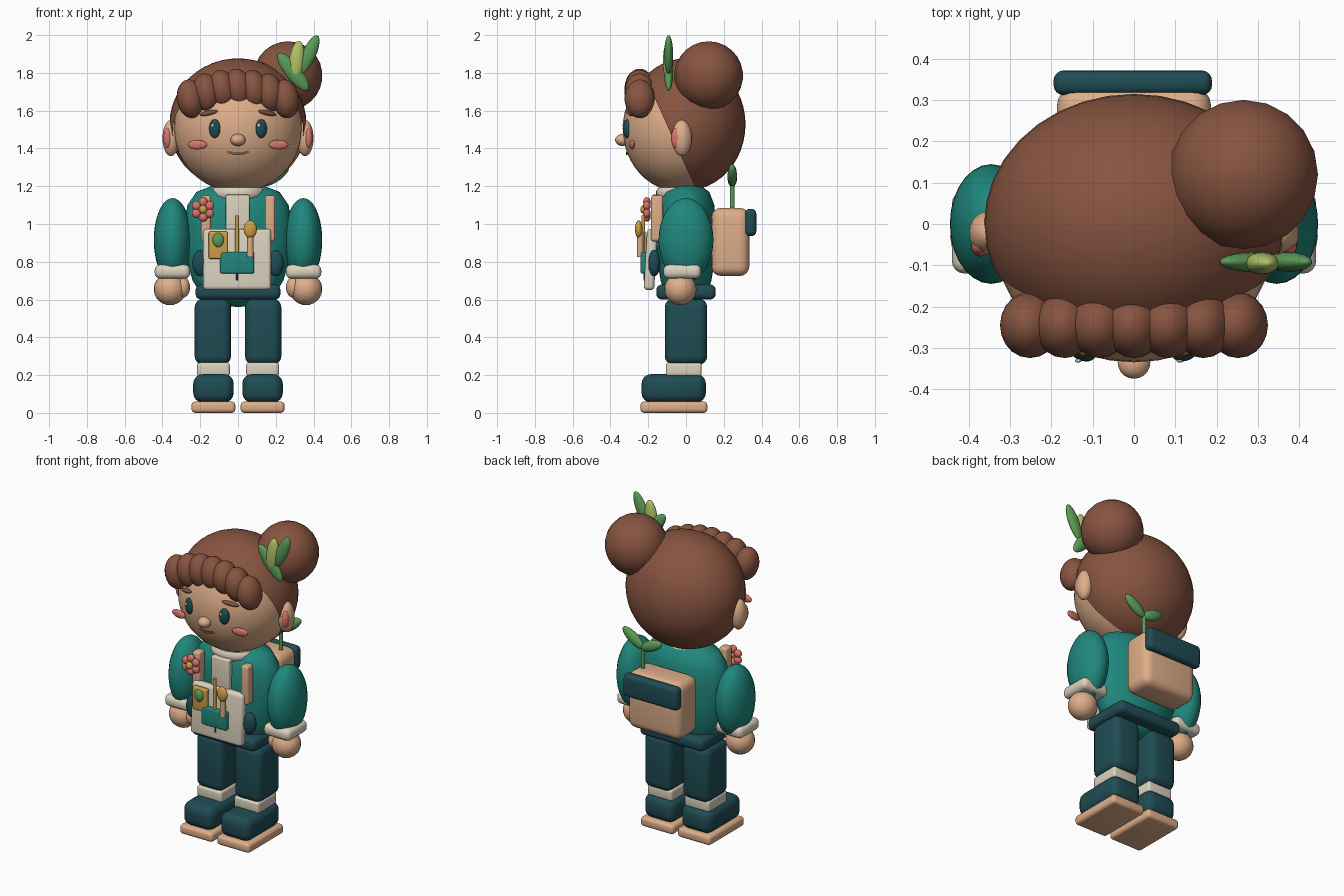
import bpy, bmesh, math
from mathutils import Matrix, Vector, Euler

cube = bpy.data.objects.get("Cube")
if cube:
    bpy.data.objects.remove(cube, do_unlink=True)


def material(name, code):
    rgb = [int(code[i:i + 2], 16) / 255 for i in (0, 2, 4)]
    colour = [c / 12.92 if c < 0.04 else ((c + 0.055) / 1.055) ** 2.4 for c in rgb] + [1]
    mat = bpy.data.materials.new(name)
    mat.use_nodes = True
    mat.diffuse_color = colour
    mat.node_tree.nodes["Principled BSDF"].inputs["Base Color"].default_value = colour
    return mat


HAIR = material("hair brown", "875440")
SKIN = material("warm tan", "deae89")
TEAL = material("teal", "1f877c")
DARK = material("dark teal", "1f4c54")
CREAM = material("cream", "dcd2be")
PINK = material("coral pink", "d97469")
GREEN = material("leaf green", "5a9c58")
LIME = material("lime", "b0c465")
GOLD = material("gold", "d0a044")


def finish(name, bm, mat, loc=(0, 0, 0), rot=(0, 0, 0)):
    bm.transform(Matrix.Translation(loc) @ Euler(rot).to_matrix().to_4x4())
    bmesh.ops.recalc_face_normals(bm, faces=bm.faces)
    mesh = bpy.data.meshes.new(name)
    bm.to_mesh(mesh)
    bm.free()
    mesh.materials.append(mat)
    for p in mesh.polygons:
        p.use_smooth = True
    mesh.set_sharp_from_angle(angle=math.radians(40))
    obj = bpy.data.objects.new(name, mesh)
    bpy.context.collection.objects.link(obj)
    return obj


def ball(name, mat, loc, r, rot=(0, 0, 0), seg=20, cut=None):
    bm = bmesh.new()
    bmesh.ops.create_uvsphere(bm, u_segments=seg, v_segments=seg * 2 // 3, radius=1)
    bm.transform(Matrix.Diagonal((*r, 1)))
    if cut:  # keep only the part behind a plane
        point, normal = cut
        bmesh.ops.bisect_plane(bm, geom=bm.verts[:] + bm.edges[:] + bm.faces[:],
                               plane_co=Vector(point) - Vector(loc), plane_no=normal, clear_inner=True)
    return finish(name, bm, mat, loc, rot)


def box(name, mat, loc, half, bevel=0.02, rot=(0, 0, 0)):
    bm = bmesh.new()
    bmesh.ops.create_cube(bm, size=2)
    bm.transform(Matrix.Diagonal((*half, 1)))
    bmesh.ops.bevel(bm, geom=bm.edges[:], offset=min(bevel, min(half) * 0.95), segments=4,
                    profile=0.5, affect='EDGES')
    return finish(name, bm, mat, loc, rot)


def rod(name, mat, loc, r, depth, rot=(0, 0, 0)):
    bm = bmesh.new()
    bmesh.ops.create_cone(bm, cap_ends=True, segments=12, radius1=r, radius2=r, depth=depth)
    return finish(name, bm, mat, loc, rot)


def lathe(name, mat, profile, depth_scale, loc=(0, 0, 0), seg=32):
    bm = bmesh.new()
    verts = [bm.verts.new((r, 0, z)) for r, z in profile]
    edges = [bm.edges.new(pair) for pair in zip(verts, verts[1:])]
    bmesh.ops.spin(bm, geom=verts + edges, cent=(0, 0, 0), axis=(0, 0, 1), angle=math.tau, steps=seg)
    bmesh.ops.remove_doubles(bm, verts=bm.verts, dist=0.0005)
    bm.transform(Matrix.Diagonal((1, depth_scale, 1, 1)))
    return finish(name, bm, mat, loc)


# Head and hair
ball("head", SKIN, (0, -0.03, 1.505), (0.34, 0.305, 0.335), seg=36)
ball("hair", HAIR, (0, 0, 1.527), (0.363, 0.315, 0.35), seg=36,
     cut=((0, -0.09, 1.5), (0, 0.91, 0.41)))
ball("hair_bun", HAIR, (0.265, 0.12, 1.785), (0.182, 0.182, 0.182))
for i in range(-3, 4):
    x = i * 0.084
    ball("fringe_lock", HAIR, (x, -0.245, 1.72 - 0.9 * x * x), (0.072, 0.08, 0.103), (0, -0.15, 0))

# Face
ball("nose", SKIN, (0, -0.335, 1.445), (0.04, 0.04, 0.032))
bm = bmesh.new()
bmesh.ops.create_grid(bm, x_segments=8, y_segments=1, size=1)
for v in bm.verts:
    u, side = v.co.x, v.co.y
    v.co = (u * 0.062, -0.318 + 0.01 * u * u, 1.373 + 0.013 * u * u + side * 0.007)
mouth_faces = bmesh.ops.extrude_face_region(bm, geom=bm.faces[:])["geom"]
bmesh.ops.translate(bm, vec=(0, 0.009, 0), verts=[g for g in mouth_faces if isinstance(g, bmesh.types.BMVert)])
finish("mouth", bm, HAIR)

for s, side in ((-1, "right"), (1, "left")):
    # Features of the face on each side
    ball(side + "_eye", DARK, (s * 0.123, -0.312, 1.505), (0.031, 0.02, 0.05), (0, 0, s * 0.3))
    ball(side + "_eye_glint", CREAM, (s * 0.123 - 0.012, -0.331, 1.522), (0.008, 0.005, 0.01), seg=12)
    ball(side + "_eyebrow", HAIR, (s * 0.155, -0.296, 1.588), (0.052, 0.014, 0.013), (0, s * 0.2, s * 0.4))
    ball(side + "_cheek", PINK, (s * 0.215, -0.285, 1.42), (0.052, 0.014, 0.025), (0, 0, s * 0.15))
    ball(side + "_ear", SKIN, (s * 0.355, -0.022, 1.455), (0.045, 0.053, 0.096))
    ball(side + "_inner_ear", PINK, (s * 0.372, -0.052, 1.455), (0.023, 0.027, 0.056))
    # Arms
    ball(side + "_sleeve", TEAL, (s * 0.346, 0, 0.915), (0.1, 0.145, 0.222), seg=28)
    box(side + "_cuff", CREAM, (s * 0.347, -0.02, 0.748), (0.094, 0.1, 0.037), 0.03)
    ball(side + "_hand", SKIN, (s * 0.36, -0.03, 0.655), (0.086, 0.085, 0.085))
    ball(side + "_thumb", SKIN, (s * 0.292, -0.045, 0.665), (0.038, 0.045, 0.055))
    # Legs and feet
    box(side + "_leg", DARK, (s * 0.133, 0, 0.43), (0.096, 0.112, 0.175), 0.045)
    box(side + "_sock", CREAM, (s * 0.13, -0.012, 0.23), (0.087, 0.095, 0.036), 0.015)
    box(side + "_shoe", DARK, (s * 0.13, -0.065, 0.13), (0.107, 0.17, 0.075), 0.05)
    box(side + "_sole", SKIN, (s * 0.13, -0.064, 0.03), (0.116, 0.177, 0.03), 0.02)
    # Straps and hip pouches
    box(side + "_strap", SKIN, (s * 0.17, -0.153, 1.03), (0.027, 0.032, 0.122), 0.015)
    ball(side + "_hip_pouch", DARK, (s * 0.2, -0.168, 0.793), (0.042, 0.032, 0.07))

# Body
lathe("jacket", TEAL, [(0, 0.56), (0.1, 0.57), (0.19, 0.62), (0.24, 0.7), (0.27, 0.8), (0.283, 0.9),
                       (0.283, 1.0), (0.268, 1.1), (0.22, 1.17), (0.13, 1.205), (0, 1.215)], 0.56)
box("belt", DARK, (0, 0, 0.64), (0.225, 0.157, 0.04), 0.03)
lathe("collar", CREAM, [(0.1, 1.135), (0.135, 1.135), (0.148, 1.15), (0.148, 1.175), (0.135, 1.192),
                        (0.1, 1.192), (0.1, 1.135)], 0.9, (0, -0.025, 0))
box("shirt_front", CREAM, (-0.002, -0.16, 1.045), (0.063, 0.02, 0.11), 0.008)

# Front pouch and the things on it
box("front_pouch", CREAM, (-0.004, -0.187, 0.812), (0.18, 0.028, 0.162), 0.02, (-0.06, 0, 0))
box("pocket", TEAL, (-0.004, -0.225, 0.795), (0.09, 0.017, 0.058), 0.012)
rod("pocket_seam", DARK, (-0.005, -0.219, 0.72), 0.005, 0.04)
box("card", GOLD, (-0.105, -0.224, 0.888), (0.05, 0.015, 0.072), 0.008)
ball("card_leaf", GREEN, (-0.105, -0.243, 0.915), (0.03, 0.016, 0.038))
rod("pencil", GOLD, (-0.005, -0.226, 0.947), 0.01, 0.195)
rod("spoon_handle", SKIN, (0.065, -0.243, 0.89), 0.017, 0.13)
ball("spoon_bowl", GOLD, (0.065, -0.25, 0.972), (0.035, 0.02, 0.047))

# Flower badge
for i in range(6):
    a = i * math.tau / 6 + math.pi / 6
    ball("petal", PINK, (-0.185 + 0.04 * math.cos(a), -0.207, 1.077 + 0.04 * math.sin(a)),
         (0.025, 0.02, 0.025), seg=14)
ball("flower_middle", GOLD, (-0.185, -0.222, 1.077), (0.023, 0.02, 0.023), seg=14)

# Leaves beside the bun
ball("bun_leaf_upper", GREEN, (0.375, -0.092, 1.896), (0.037, 0.024, 0.112), (0, 0.42, 0))
ball("bun_leaf_lower", GREEN, (0.292, -0.092, 1.805), (0.042, 0.024, 0.125), (0, -0.68, 0))
ball("bun_leaf_middle", LIME, (0.31, -0.095, 1.86), (0.04, 0.027, 0.11), (0, 0.12, 0))

# Backpack with a sprout
box("backpack", SKIN, (0, 0.235, 0.905), (0.187, 0.1, 0.18), 0.05)
box("backpack_flap", DARK, (-0.003, 0.342, 1.008), (0.192, 0.03, 0.072), 0.025)
rod("sprout_stem", GREEN, (0.13, 0.245, 1.14), 0.012, 0.17)
ball("sprout_leaf_left", GREEN, (0.198, 0.245, 1.258), (0.034, 0.025, 0.087), (0, 0.95, 0))
ball("sprout_leaf_right", GREEN, (0.07, 0.245, 1.24), (0.034, 0.025, 0.078), (0, -1.15, 0))
